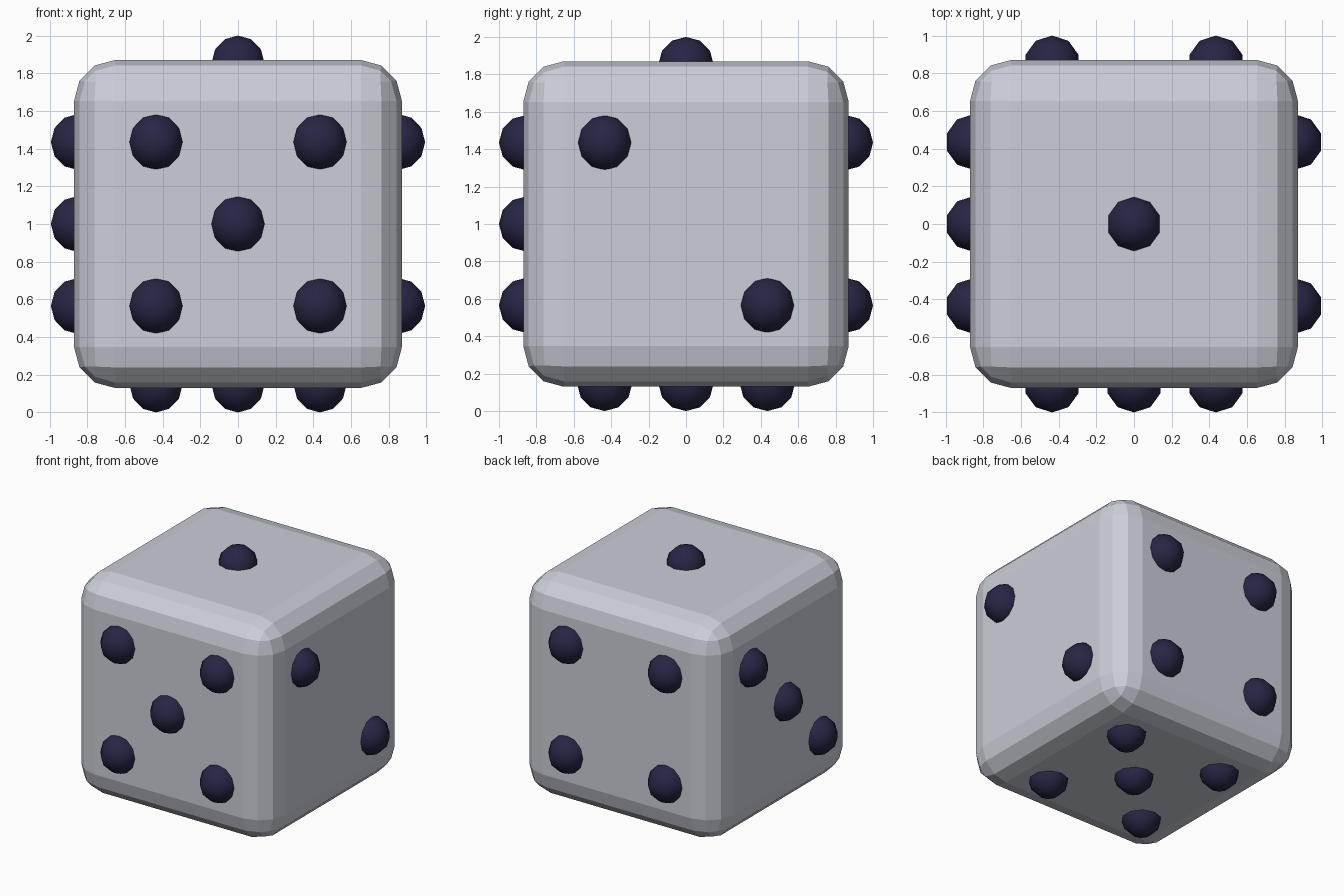
import bpy
from mathutils import Vector

if "Cube" in bpy.data.objects:
    bpy.data.objects.remove(bpy.data.objects["Cube"], do_unlink=True)

HALF = 0.87       # half width of the body
PIP_R = 0.148     # pip radius
PIP_C = 0.852     # distance of pip centres from the middle
STEP = 0.435      # spacing of pips on a face
MID = Vector((0, 0, 1))


def material(name, rgb):
    mat = bpy.data.materials.new(name)
    mat.use_nodes = True
    mat.diffuse_color = (*rgb, 1)
    mat.node_tree.nodes["Principled BSDF"].inputs["Base Color"].default_value = (*rgb, 1)
    return mat


body_mat = material("pale grey", (0.60, 0.62, 0.69))
pip_mat = material("dark navy", (0.02, 0.019, 0.06))

# Body with rounded edges
bpy.ops.mesh.primitive_cube_add(size=2 * HALF, location=MID)
body = bpy.context.object
body.name = "die_body"
body.data.materials.append(body_mat)
bevel = body.modifiers.new("rounded_edges", "BEVEL")
bevel.width = HALF / 4
bevel.segments = 3

# Pip patterns in face steps
corners = [(a, b) for a in (-1, 1) for b in (-1, 1)]
one = [(0, 0)]
two = [(-1, 1), (1, -1)]
three = one + [(1, 1), (-1, -1)]

# Each face: outward direction, its two in-plane axes, pattern
X, Y, Z = Vector((1, 0, 0)), Vector((0, 1, 0)), Vector((0, 0, 1))
faces = {
    "front": (-Y, X, Z, one + corners),
    "back": (Y, X, Z, corners),
    "left": (X, Y, Z, two),
    "right": (-X, Y, Z, three),
    "top": (Z, X, Y, one),
    "bottom": (-Z, X, Y, one + corners),
}

# Raised pips
for face, (out, u, v, pattern) in faces.items():
    for i, (a, b) in enumerate(pattern, 1):
        bpy.ops.mesh.primitive_uv_sphere_add(
            segments=10, ring_count=6, radius=PIP_R,
            location=MID + out * PIP_C + (u * a + v * b) * STEP)
        pip = bpy.context.object
        pip.name = f"{face}_pip_{i}"
        pip.data.materials.append(pip_mat)
        bpy.ops.object.shade_smooth()
